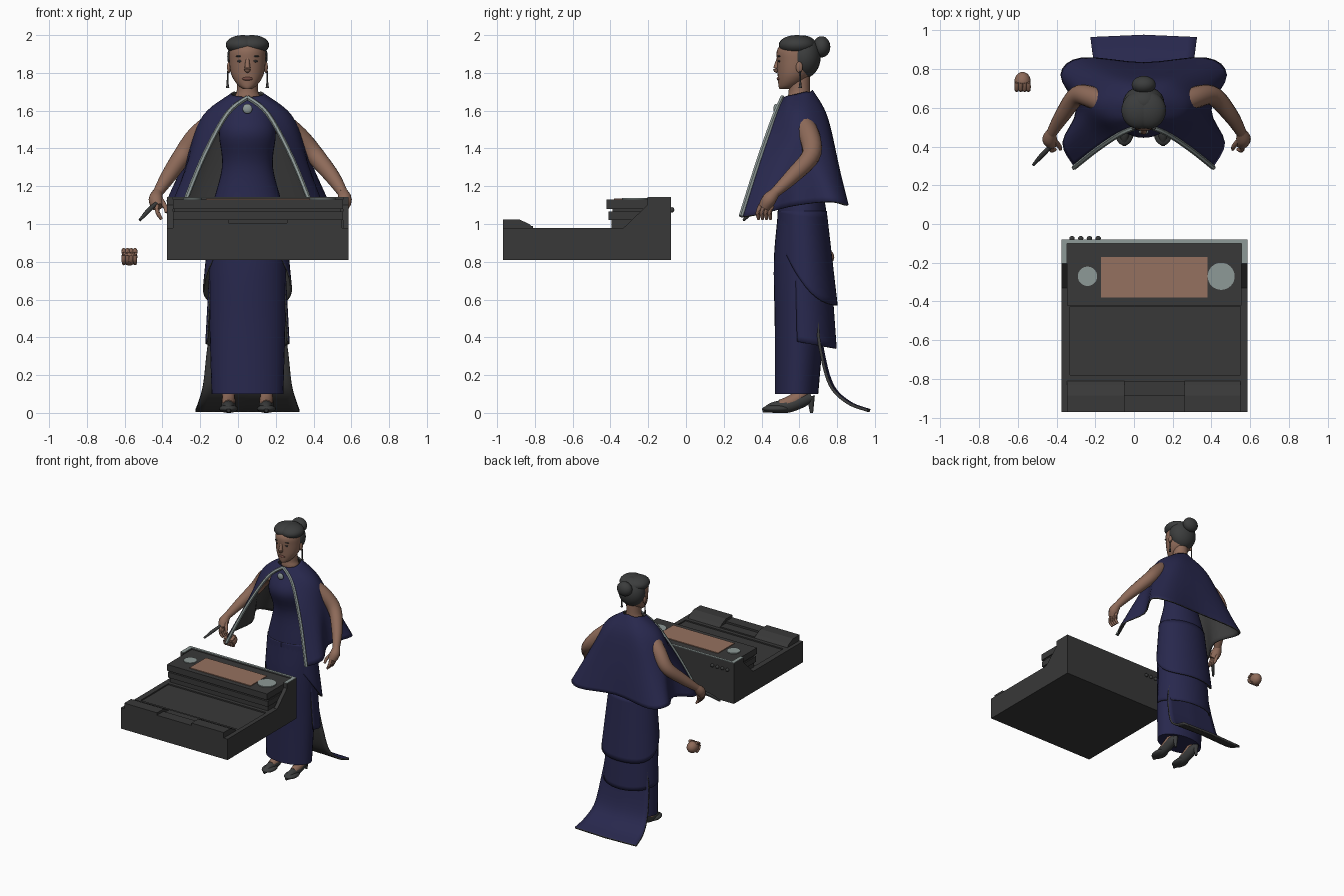
import bpy
import bmesh
from math import sin, cos, pi, radians
from mathutils import Vector

cube = bpy.data.objects.get("Cube")
if cube:
    bpy.data.objects.remove(cube, do_unlink=True)

MID = 0.05  # x of the figure's own centre line


def material(name, r, g, b):
    mat = bpy.data.materials.new(name)
    mat.use_nodes = True
    mat.diffuse_color = (r, g, b, 1)
    shader = next(n for n in mat.node_tree.nodes if n.type == "BSDF_PRINCIPLED")
    shader.inputs["Base Color"].default_value = (r, g, b, 1)
    shader.inputs["Roughness"].default_value = 0.8
    return mat


navy = material("navy cloth", 0.021, 0.021, 0.075)
lining = material("grey lining", 0.046, 0.046, 0.046)
skin = material("brown skin", 0.27, 0.145, 0.10)
hair_black = material("charcoal hair", 0.044, 0.046, 0.046)
desk_grey = material("dark desk grey", 0.040, 0.040, 0.040)
silver = material("pale silver", 0.27, 0.32, 0.31)
copper = material("copper panel", 0.30, 0.165, 0.115)
lip_brown = material("lip brown", 0.17, 0.07, 0.055)


def finish(name, bm, mats, smooth=True):
    mesh = bpy.data.meshes.new(name)
    bm.to_mesh(mesh)
    bm.free()
    for mat in mats:
        mesh.materials.append(mat)
    if smooth:
        mesh.shade_smooth()
        mesh.set_sharp_from_angle(angle=radians(45))
    obj = bpy.data.objects.new(name, mesh)
    bpy.context.scene.collection.objects.link(obj)
    return obj


def spline(keys, n):
    """Smooth curve through key vectors, n steps for each span."""
    ks = [Vector(k) for k in keys]
    out = []
    for i in range(len(ks) - 1):
        a, b, c = ks[max(i - 1, 0)], ks[i], ks[i + 1]
        d = ks[min(i + 2, len(ks) - 1)]
        for s in range(n):
            t = s / n
            out.append((b * 2 + (c - a) * t + (a * 2 - b * 5 + c * 4 - d) * (t * t)
                        + (b * 3 - a - c * 3 + d) * (t * t * t)) * 0.5)
    return out + [ks[-1]]


def sheet(name, rows, mats, closed=False, thickness=0):
    """Skin rows of points; closed rows get end caps, open ones a lining."""
    bm = bmesh.new()
    grid = [[bm.verts.new(p) for p in row] for row in rows]
    count = len(grid[0])
    for low, high in zip(grid, grid[1:]):
        for i in range(count if closed else count - 1):
            j = (i + 1) % count
            bm.faces.new((low[i], low[j], high[j], high[i]))
    if closed:
        bm.faces.new(grid[0][::-1])
        bm.faces.new(grid[-1])
    obj = finish(name, bm, mats)
    if thickness:
        mod = obj.modifiers.new("cloth thickness", "SOLIDIFY")
        mod.thickness = thickness
        mod.offset = -1
        mod.material_offset = mod.material_offset_rim = 1
    return obj


def loft(name, keys, mat, sides=32, steps=5):
    """Ellipse rings given as height, centre y, radius x, radius y."""
    rows = [[(MID + rx * cos(2 * pi * i / sides), cy + ry * sin(2 * pi * i / sides), z)
             for i in range(sides)] for z, cy, rx, ry in spline(keys, steps)]
    return sheet(name, rows, [mat], closed=True)


def tube(name, keys, mat, sides=12, steps=5):
    """Round limb through points given as x, y, z, radius."""
    path = spline(keys, steps)
    rows = []
    for i, p in enumerate(path):
        along = (path[min(i + 1, len(path) - 1)] - path[max(i - 1, 0)]).to_3d()
        turn = along.to_track_quat("Z", "Y")
        rows.append([p.to_3d() + turn @ Vector((cos(2 * pi * k / sides),
                     sin(2 * pi * k / sides), 0)) * p[3] for k in range(sides)])
    return sheet(name, rows, [mat], closed=True)


def ball(name, centre, size, mat):
    bm = bmesh.new()
    bmesh.ops.create_uvsphere(bm, u_segments=24, v_segments=16, radius=1)
    bmesh.ops.scale(bm, vec=size, verts=bm.verts)
    bmesh.ops.translate(bm, vec=centre, verts=bm.verts)
    return finish(name, bm, [mat])


def prism(name, outline, x0, x1, mat):
    """Side outline (y, z) extruded across x."""
    bm = bmesh.new()
    face = bm.faces.new([bm.verts.new((x0, y, z)) for y, z in outline])
    new = bmesh.ops.extrude_face_region(bm, geom=[face])["geom"]
    bmesh.ops.translate(bm, vec=(x1 - x0, 0, 0),
                        verts=[v for v in new if isinstance(v, bmesh.types.BMVert)])
    bmesh.ops.recalc_face_normals(bm, faces=bm.faces)
    return finish(name, bm, [mat], smooth=False)


def box(name, x0, x1, y0, y1, z0, z1, mat=desk_grey):
    return prism(name, [(y0, z0), (y1, z0), (y1, z1), (y0, z1)], x0, x1, mat)


def disc(name, x, y, z, radius, depth, mat):
    bm = bmesh.new()
    bmesh.ops.create_cone(bm, cap_ends=True, segments=32, radius1=radius,
                          radius2=radius, depth=depth)
    bmesh.ops.translate(bm, vec=(x, y, z), verts=bm.verts)
    return finish(name, bm, [mat])


# Gown: fitted body
loft("gown", [(0.10, 0.585, 0.19, 0.115), (0.45, 0.60, 0.20, 0.13), (0.8, 0.61, 0.203, 0.145),
              (1.05, 0.615, 0.195, 0.13), (1.3, 0.60, 0.135, 0.10), (1.48, 0.565, 0.15, 0.12),
              (1.6, 0.585, 0.12, 0.085), (1.66, 0.60, 0.07, 0.06)], navy)


# Gown: draped layers whose hem drops toward the back
def drape(name, start, end, top, bottom, hem):
    rows = []
    for s in range(15):
        row = []
        for i in range(41):
            a = start + (end - start) * i / 40
            low = hem((1 + sin(a)) / 2)
            z = low + (top[0] - low) * s / 14
            k = (top[0] - z) / (top[0] - bottom[0])
            cy, rx, ry = (t + (b - t) * k for t, b in zip(top[1:], bottom[1:]))
            row.append((MID + rx * cos(a), cy + ry * sin(a), z))
        rows.append(row)
    sheet(name, rows, [navy, lining], thickness=0.008)


drape("upper_overskirt", -pi / 2, 3 * pi / 2, (1.07, 0.615, 0.196, 0.13),
      (0.57, 0.635, 0.245, 0.168), lambda f: 0.57 + 0.4 * (1 - f) ** 2)
drape("lower_overskirt", -0.25, pi + 0.25, (0.8, 0.615, 0.20, 0.15),
      (0.34, 0.63, 0.225, 0.168), lambda f: 0.34 + 0.06 * (1 - f))

# Train sweeping out behind
train_path = spline([(0.19, 0.70, 0.5), (0.215, 0.72, 0.33), (0.235, 0.77, 0.15),
                     (0.26, 0.86, 0.06), (0.275, 0.965, 0.02)], 6)
sheet("train", [[(MID + p.x * u / 6, p.y + 0.012 * (1 - abs(u) / 6), p.z)
                 for u in range(-6, 7)] for p in train_path], [navy, lining], thickness=0.015)

# Cape: half columns from front edge to back, collar to hem (offset x, y, z)
half = [
    [(0, 0.515, 1.67), (0.11, 0.475, 1.58), (0.24, 0.39, 1.34), (0.36, 0.295, 1.04)],
    [(0.07, 0.54, 1.68), (0.2, 0.53, 1.575), (0.30, 0.5, 1.35), (0.42, 0.42, 1.06)],
    [(0.085, 0.59, 1.69), (0.235, 0.60, 1.575), (0.31, 0.6, 1.37), (0.35, 0.59, 1.10)],
    [(0.075, 0.63, 1.70), (0.21, 0.67, 1.58), (0.32, 0.70, 1.36), (0.43, 0.77, 1.12)],
    [(0.05, 0.66, 1.70), (0.13, 0.735, 1.58), (0.24, 0.79, 1.35), (0.32, 0.86, 1.10)],
    [(0, 0.67, 1.71), (0, 0.745, 1.58), (0, 0.80, 1.35), (0, 0.835, 1.12)],
]


def side_columns(sign):
    return [[(MID + sign * x, y, z) for x, y, z in col] for col in half]


columns = [spline(c, 6) for c in side_columns(-1) + side_columns(1)[-2::-1]]
sheet("cape", [spline(row, 4) for row in zip(*columns)], [navy, lining], thickness=0.012)
for side, sign in (("right", -1), ("left", 1)):
    edge = [(x, y - 0.004, z, 0.013) for x, y, z in side_columns(sign)[0]]
    tube(side + "_cape_trim", edge, silver, sides=6)
brooch = ball("brooch", (MID, 0.475, 1.61), (0.026, 0.012, 0.026), silver)

# Head, neck and face
loft("neck", [(1.6, 0.605, 0.08, 0.06), (1.67, 0.60, 0.068, 0.06), (1.71, 0.60, 0.056, 0.056),
              (1.80, 0.60, 0.056, 0.058)], skin)
loft("head", [(1.715, 0.525, 0.022, 0.03), (1.73, 0.54, 0.045, 0.05), (1.76, 0.56, 0.07, 0.073),
              (1.80, 0.575, 0.088, 0.09), (1.86, 0.585, 0.096, 0.103), (1.92, 0.585, 0.094, 0.103),
              (1.96, 0.59, 0.07, 0.075), (1.975, 0.59, 0.03, 0.03)], skin)
tube("nose", [(MID, 0.492, 1.88, 0.010), (MID, 0.48, 1.84, 0.013),
              (MID, 0.479, 1.818, 0.017), (MID, 0.488, 1.808, 0.010)], skin)
ball("lips", (MID, 0.492, 1.769), (0.028, 0.012, 0.010), lip_brown)
for side, sign in (("right", -1), ("left", 1)):
    ball(side + "_eye", (MID + sign * 0.04, 0.494, 1.862), (0.015, 0.007, 0.006), hair_black)
    ball(side + "_brow", (MID + sign * 0.042, 0.494, 1.888), (0.022, 0.008, 0.004), hair_black)
    ball(side + "_ear", (MID + sign * 0.098, 0.60, 1.83), (0.010, 0.018, 0.03), skin)
    x = MID + sign * 0.105
    tube(side + "_earring", [(x, 0.605, 1.81, 0.004), (x, 0.605, 1.75, 0.005),
                             (x, 0.605, 1.72, 0.009)], lining, sides=8)

# Hair: back mass, front roll and bun
ball("hair_back", (MID, 0.625, 1.885), (0.107, 0.088, 0.113), hair_black)
for side, sign in (("right", -1), ("left", 1)):
    ball(side + "_hair_roll", (MID + sign * 0.025, 0.587, 1.948), (0.09, 0.096, 0.052), hair_black)
ball("hair_bun", (MID, 0.718, 1.938), (0.062, 0.046, 0.056), hair_black)

# Arms, hands and feet
for side, sign, reach in (("right", -1, 0), ("left", 1, 0.03)):
    def at(dx, y, z, r=0):
        return (MID + sign * dx, y, z, r)
    wrist = 0.475 + reach
    tube(side + "_arm", [at(0.17, 0.61, 1.54, 0.06), at(0.27, 0.655, 1.46, 0.056),
                         at(0.345 + reach / 2, 0.66, 1.36, 0.05),
                         at(0.42 + reach, 0.56, 1.25, 0.04),
                         at(wrist, 0.47, 1.165, 0.027)], skin, sides=16)
    tube(side + "_palm", [at(wrist, 0.475, 1.17, 0.026), at(wrist + 0.01, 0.44, 1.13, 0.038),
                          at(wrist, 0.415, 1.09, 0.032)], skin)
    for i in range(4):
        y = 0.385 + 0.021 * i
        tube(f"{side}_finger_{i + 1}", [at(wrist + 0.005, y + 0.01, 1.10, 0.012),
             at(wrist, y - 0.005, 1.06, 0.012), at(wrist - 0.02, y, 1.025, 0.008)], skin, 8, 3)
    tube(side + "_thumb", [at(wrist - 0.015, 0.43, 1.13, 0.014), at(wrist - 0.04, 0.40, 1.09, 0.012),
                           at(wrist - 0.045, 0.385, 1.06, 0.008)], skin, 8, 3)
    tube(side + "_ankle", [at(0.1, 0.62, 0.3, 0.045), at(0.1, 0.62, 0.12, 0.034),
                           at(0.1, 0.57, 0.065, 0.036), at(0.1, 0.50, 0.04, 0.03)], skin)
    tube(side + "_shoe", [at(0.1, 0.665, 0.085, 0.022), at(0.1, 0.62, 0.068, 0.036),
                          at(0.1, 0.54, 0.038, 0.037), at(0.1, 0.46, 0.028, 0.028),
                          at(0.1, 0.405, 0.012, 0.010)], hair_black)
    ball(side + "_toe_cap", (MID + sign * 0.1, 0.48, 0.022), (0.05, 0.075, 0.022), hair_black)
    tube(side + "_heel", [at(0.1, 0.66, 0.09, 0.022), at(0.1, 0.665, 0, 0.008)], hair_black)
tube("pen", [(-0.42, 0.41, 1.12, 0.009), (-0.47, 0.36, 1.075, 0.013),
             (-0.52, 0.305, 1.02, 0.007)], hair_black, 8)

# Loose curled hand
ball("loose_fist", (-0.575, 0.735, 0.825), (0.042, 0.05, 0.045), skin)
for i in range(4):
    x = -0.605 + 0.02 * i
    tube(f"loose_finger_{i + 1}", [(x, 0.73, 0.862, 0.012), (x, 0.695, 0.845, 0.012),
                                   (x, 0.70, 0.805, 0.011), (x, 0.73, 0.79, 0.009)], skin, 8, 3)

# Desk: base, tray rails and console
L, R, F, B = -0.375, 0.585, -0.97, -0.08
box("desk_base", L, R, F, B, 0.81, 0.97)
box("tray_front_rail", L, R, F, -0.78, 0.97, 0.98)
box("tray_back_rail", L, R, -0.425, B, 0.97, 0.98)
panel = [(-0.33, 0.98), (B, 0.98), (B, 1.14), (-0.205, 1.14), (-0.205, 1.10)]
for side, x0, x1, rail in (("right", L, L + 0.03, L + 0.045), ("left", R - 0.03, R, R - 0.035)):
    box(side + "_tray_rail", min(rail, L if x0 == L else R), max(rail, L if x0 == L else R),
        -0.78, -0.425, 0.97, 0.98)
    prism(side + "_console_cheek", panel, x0, x1, desk_grey)
    box(side + "_cheek_trim", x0, x1, -0.205, B, 1.139, 1.143, silver)
box("console_back", L, R, -0.1, B, 0.98, 1.14)
box("console_back_trim", L, R, -0.1, B, 1.139, 1.143, silver)
box("console_top", L + 0.03, R - 0.03, -0.42, -0.1, 1.08, 1.13)
box("console_groove", L + 0.04, R - 0.04, -0.39, -0.1, 1.065, 1.08)
box("console_middle", L + 0.03, R - 0.03, -0.41, -0.1, 1.02, 1.065)
box("console_foot", L + 0.04, R - 0.04, -0.395, -0.1, 0.98, 1.02)
box("copper_panel", -0.17, 0.38, -0.38, -0.17, 1.128, 1.136, copper)
disc("small_dial", -0.24, -0.27, 1.132, 0.05, 0.01, silver)
disc("large_dial", 0.45, -0.27, 1.132, 0.07, 0.01, silver)

# Desk: front pads with a lower ledge between
pad = [(F, 0.98), (-0.81, 0.98), (-0.83, 1.0), (-0.885, 1.025), (F, 1.025)]
prism("right_pad", pad, -0.345, -0.05, desk_grey)
prism("left_pad", pad, 0.26, 0.55, desk_grey)
box("middle_ledge", -0.05, 0.26, F, -0.885, 0.98, 1.005)
box("middle_step", -0.05, 0.26, -0.885, -0.81, 0.98, 0.99)

# Desk: small fittings on the back
for i in range(4):
    ball(f"back_knob_{i + 1}", (-0.32 + 0.045 * i, -0.074, 1.075), (0.014, 0.012, 0.014), hair_black)
